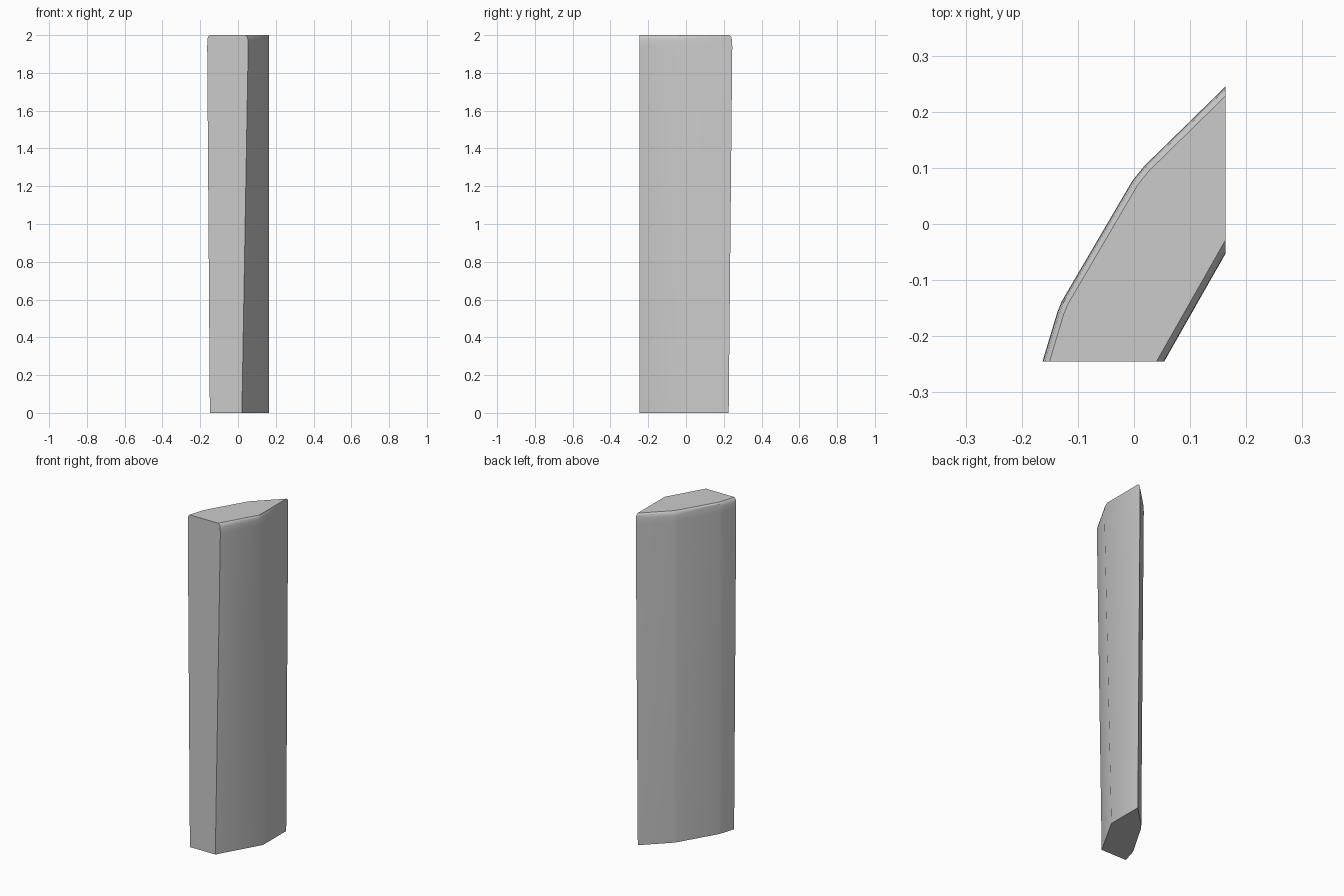
import bpy, bmesh, math

if "Cube" in bpy.data.objects:
    bpy.data.objects.remove(bpy.data.objects["Cube"])

# Widest outline (x, y), inward direction, and which side drives the inset
OUTLINE = [
    (-0.163, -0.245, 1.04, 0.0, 'L'),
    (0.055, -0.245, -1.15, 0.0, 'R'),
    (0.163, -0.055, 0.0, 2.03, 'R'),
    (0.163, 0.245, 0.0, -1.41, 'L'),
    (0.018, 0.103, 0.76, -0.65, 'L'),
    (-0.003, 0.077, 0.83, -0.56, 'L'),
    (-0.129, -0.138, 0.90, -0.45, 'L'),
    (-0.137, -0.158, 0.93, -0.37, 'L'),
]
# Height, left inset, right inset: tapered shaft, then a softly rounded top rim
RINGS = [
    (0.0, 0.0135, 0.030),
    (1.94, 0.0, 0.001),
    (1.975, 0.001, 0.002),
    (1.992, 0.004, 0.006),
    (2.0, 0.012, 0.013),
]

# Stone slab lofted through the rings
bm = bmesh.new()
rings = []
for z, left, right in RINGS:
    ring = []
    for x, y, dx, dy, side in OUTLINE:
        d = left if side == 'L' else right
        ring.append(bm.verts.new((x + dx * d, y + dy * d, z)))
    rings.append(ring)
n = len(OUTLINE)
for a, b in zip(rings, rings[1:]):
    for i in range(n):
        j = (i + 1) % n
        bm.faces.new((a[i], a[j], b[j], b[i]))
bm.faces.new(rings[-1])
bm.faces.new(rings[0][::-1])
bmesh.ops.recalc_face_normals(bm, faces=bm.faces)

mesh = bpy.data.meshes.new("stone_slab")
bm.to_mesh(mesh)
bm.free()
slab = bpy.data.objects.new("stone_slab", mesh)
bpy.context.collection.objects.link(slab)

# Soft rim and rounded back corners, crisp cut faces
bpy.context.view_layer.objects.active = slab
slab.select_set(True)
bpy.ops.object.shade_smooth_by_angle(angle=math.radians(35))
